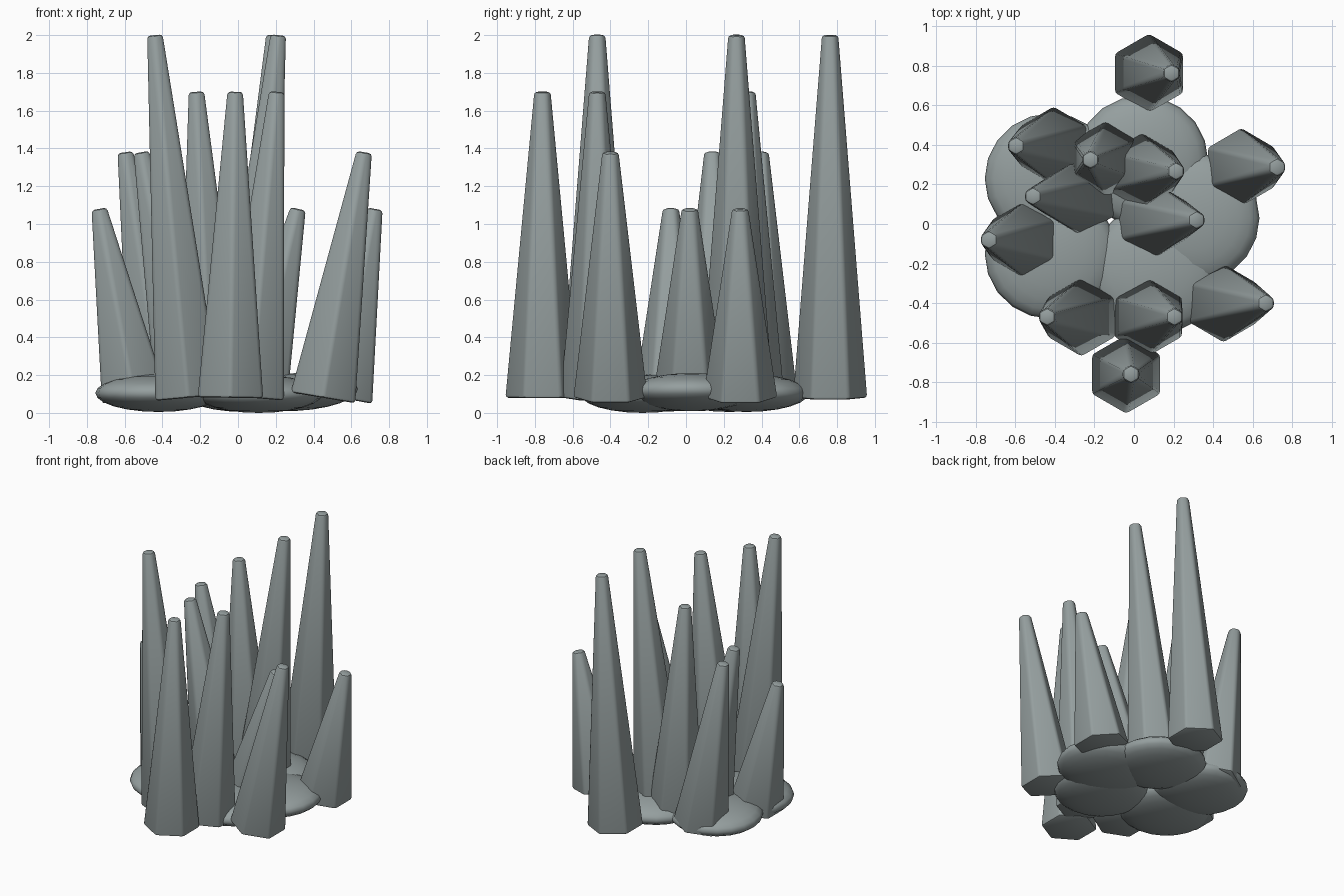
import bpy
import bmesh
from mathutils import Vector, Matrix

cube = bpy.data.objects.get("Cube")
if cube:
    bpy.data.objects.remove(cube)

stone = bpy.data.materials.new("grey_green_stone")
stone.use_nodes = True
colour = (0.30, 0.345, 0.345, 1)
stone.diffuse_color = colour
stone.node_tree.nodes["Principled BSDF"].inputs["Base Color"].default_value = colour


def add_object(name, bm, angle):
    mesh = bpy.data.meshes.new(name)
    bm.to_mesh(mesh)
    bm.free()
    mesh.materials.append(stone)
    obj = bpy.data.objects.new(name, mesh)
    bpy.context.collection.objects.link(obj)
    bpy.ops.object.select_all(action="DESELECT")
    bpy.context.view_layer.objects.active = obj
    obj.select_set(True)
    bpy.ops.object.shade_smooth_by_angle(angle=angle)
    return obj


def spike(name, base, tip):
    """Tapered six-sided spike leaning from base to tip, with softened edges."""
    base, tip = Vector(base), Vector(tip)
    axis = tip - base
    bm = bmesh.new()
    bmesh.ops.create_cone(bm, cap_ends=True, segments=6, radius1=0.2,
                          radius2=0.047, depth=axis.length)
    bmesh.ops.bevel(bm, geom=bm.edges[:], offset=0.016, segments=2,
                    profile=0.5, affect="EDGES", clamp_overlap=True)
    turn = Vector((0, 0, 1)).rotation_difference(axis).to_matrix().to_4x4()
    bm.transform(Matrix.Translation((base + tip) / 2) @ turn)
    add_object(name, bm, 0.6)


def boulder(name, centre, lean):
    """Flattened round stone, slightly tilted."""
    bm = bmesh.new()
    bmesh.ops.create_uvsphere(bm, u_segments=20, v_segments=12, radius=1)
    bm.transform(Matrix.Translation(centre) @ Matrix.Rotation(lean, 4, "Y")
                 @ Matrix.Diagonal((0.335, 0.33, 0.1, 1)))
    add_object(name, bm, 1.0)


# Spikes: base x, tip x, shared y, height
spikes = [
    (-0.04, -0.015, -0.76, 1.70),
    (0.07, 0.205, -0.47, 1.70),
    (-0.265, -0.44, -0.47, 2.00),
    (0.45, 0.668, -0.40, 1.38),
    (-0.55, -0.735, -0.08, 1.08),
    (0.09, 0.318, 0.02, 1.08),
    (-0.265, -0.512, 0.14, 1.38),
    (-0.405, -0.597, 0.395, 1.38),
    (-0.14, -0.22, 0.325, 1.70),
    (0.03, 0.213, 0.267, 2.00),
    (0.54, 0.725, 0.287, 1.08),
    (0.075, 0.19, 0.763, 2.00),
]
for i, (bx, tx, y, h) in enumerate(spikes, 1):
    spike(f"spike_{i}", (bx, y, 0.08), (tx, y, h))

# Stones around the foot
stones = [
    ("stone_back_right", (-0.42, 0.23, 0.105), 0),
    ("stone_front_right", (-0.42, -0.15, 0.105), 0),
    ("stone_back", (0.04, 0.32, 0.105), 0),
    ("stone_left", (0.30, 0.03, 0.11), -0.05),
    ("stone_front", (0.11, -0.23, 0.1), 0),
]
for name, centre, lean in stones:
    boulder(name, centre, lean)
